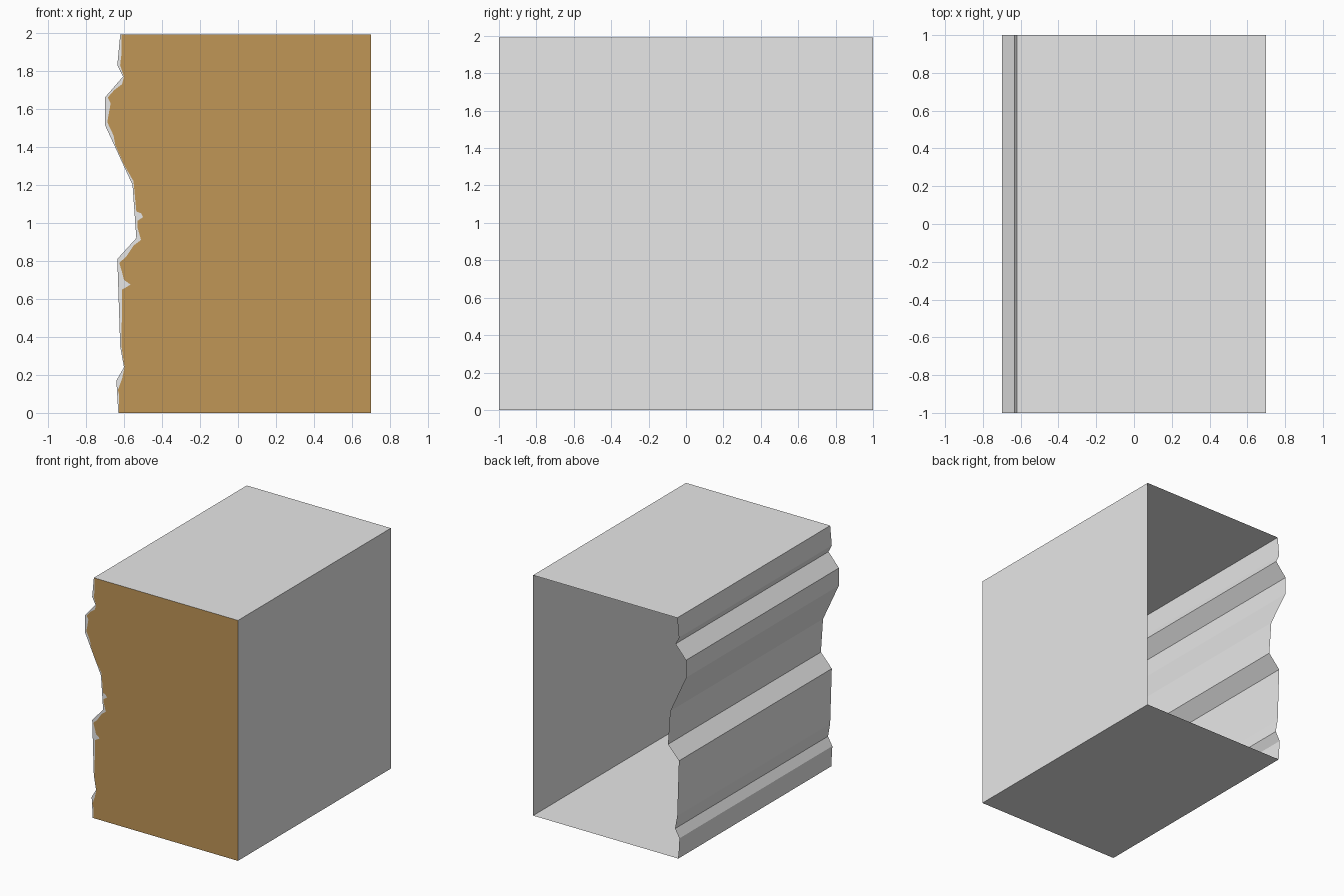
import bpy

if "Cube" in bpy.data.objects:
    bpy.data.objects.remove(bpy.data.objects["Cube"])

H = 1.99            # height
R = 0.70            # right wall x
FRONT, BACK = -1.0, 1.0

# Outline of the rough left wall (x, z), bottom to top
wall = [(-0.63, 0), (-0.64, 0.17), (-0.60, 0.24), (-0.62, 0.35), (-0.635, 0.81),
        (-0.535, 0.92), (-0.555, 1.2), (-0.70, 1.515), (-0.70, 1.66),
        (-0.605, 1.77), (-0.635, 1.83), (-0.62, H)]

# Ragged border between the grey rim and the brown front (x, z)
border = [(-0.625, 0), (-0.625, 0.09), (-0.632, 0.12), (-0.61, 0.18), (-0.597, 0.24),
          (-0.613, 0.35), (-0.61, 0.65), (-0.59, 0.66), (-0.565, 0.675), (-0.60, 0.70),
          (-0.61, 0.74), (-0.625, 0.79), (-0.59, 0.82), (-0.55, 0.88), (-0.51, 0.91),
          (-0.53, 0.98), (-0.53, 1.01), (-0.50, 1.03), (-0.51, 1.05), (-0.535, 1.06),
          (-0.55, 1.22), (-0.597, 1.3), (-0.646, 1.41), (-0.655, 1.46), (-0.688, 1.53),
          (-0.67, 1.63), (-0.685, 1.66), (-0.65, 1.70), (-0.61, 1.73), (-0.60, 1.77),
          (-0.62, 1.83), (-0.612, 1.9), (-0.612, H)]


def material(name, rgb):
    m = bpy.data.materials.new(name)
    m.diffuse_color = (*rgb, 1)
    m.use_nodes = True
    m.node_tree.nodes["Principled BSDF"].inputs["Base Color"].default_value = m.diffuse_color
    return m


def make(name, verts, faces, mats):
    me = bpy.data.meshes.new(name)
    me.from_pydata(verts, [], faces)
    for m in mats:
        me.materials.append(m)
    ob = bpy.data.objects.new(name, me)
    bpy.context.collection.objects.link(ob)
    return ob


grey = material("light_grey", (0.8, 0.8, 0.8))
brown = material("earth_brown", (0.53, 0.305, 0.094))

# Shell: left wall, top, right wall and floor, open at the back
loop = wall + [(R, H), (R, 0)]
n = len(loop)
verts = [(x, y, z) for y in (FRONT, BACK) for x, z in loop]
faces = [(i, (i + 1) % n, (i + 1) % n + n, i + n) for i in range(n)]
make("block_shell", verts, faces, [grey])

# Front face: brown body with a thin ragged grey rim along the left
pts = wall + border + [(R, 0), (R, H)]
nw, nb = len(wall), len(border)
rim = list(range(nw, nw + nb)) + list(reversed(range(nw)))
body = [nw + nb, nw + nb + 1] + list(reversed(range(nw, nw + nb)))
front = make("front_face", [(x, FRONT, z) for x, z in pts], [rim, body], [grey, brown])
front.data.polygons[1].material_index = 1
